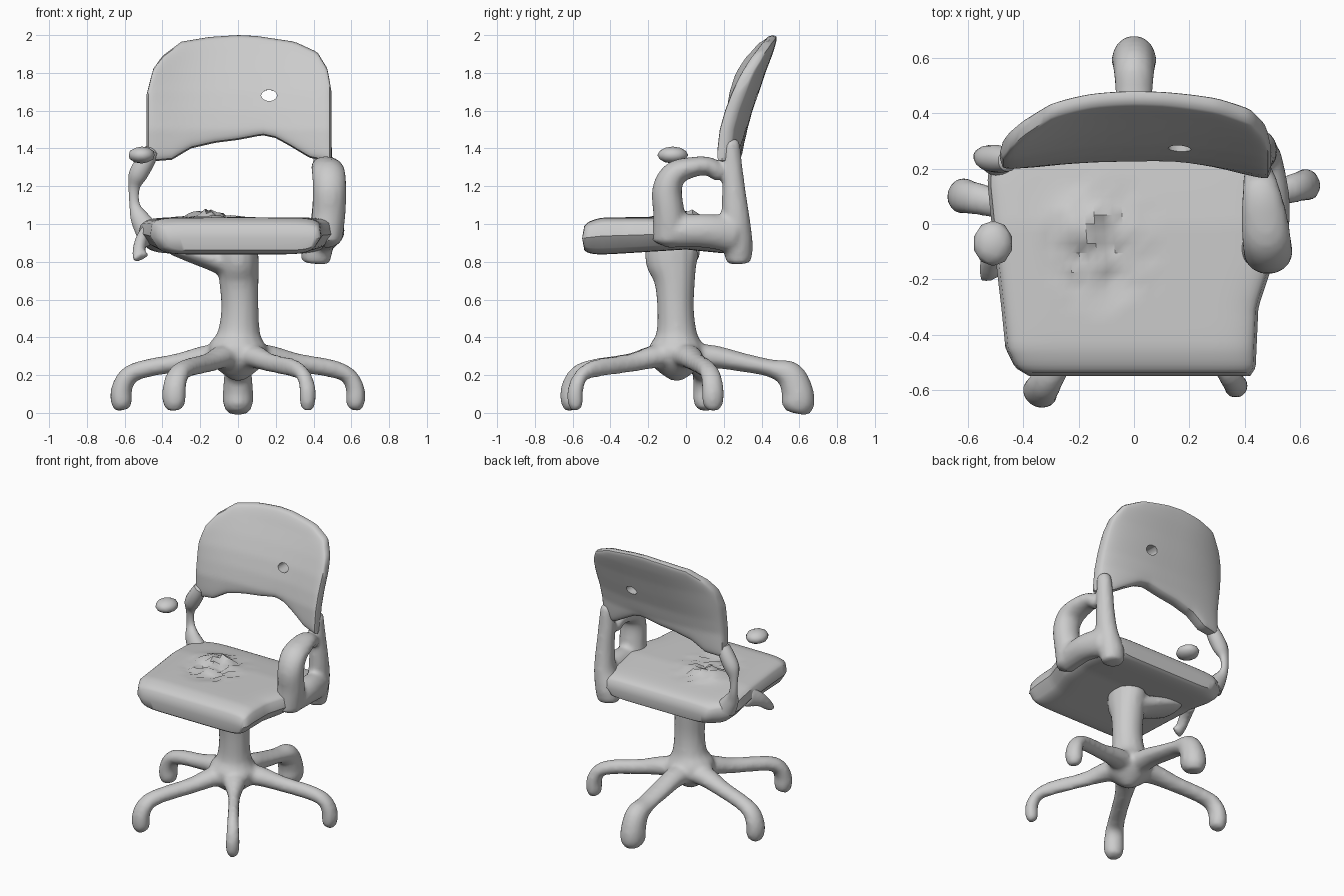
import bpy, bmesh, math, random
from mathutils import Vector, Matrix

if "Cube" in bpy.data.objects:
    bpy.data.objects.remove(bpy.data.objects["Cube"])
random.seed(4)


def interp(table, t):
    """Piecewise-linear lookup in [(t, value), ...]."""
    if t <= table[0][0]:
        return table[0][1]
    for (a, va), (b, vb) in zip(table, table[1:]):
        if t <= b:
            return va + (vb - va) * (t - a) / (b - a)
    return table[-1][1]


def catmull(rows, steps=5):
    """Smooth a coarse path."""
    out, n = [], len(rows)
    for i in range(n - 1):
        p = [rows[max(0, min(n - 1, i + k))] for k in (-1, 0, 1, 2)]
        for s in range(steps):
            t = s / steps
            out.append([0.5 * (2 * b + (c - a) * t + (2 * a - 5 * b + 4 * c - d) * t * t
                               + (3 * b - a - 3 * c + d) * t ** 3) for a, b, c, d in zip(*p)])
    return out + [list(rows[-1])]


def tube(bm, rows, side, n=14):
    """Sweep an ellipse along rows of (x, y, z, half size along side, other half size)."""
    pts = catmull(rows)
    pos = [Vector(p[:3]) for p in pts]
    side = Vector(side).normalized()
    rings = []
    last = len(pts) - 1
    for i, p in enumerate(pts):
        tan = (pos[min(i + 1, last)] - pos[max(i - 1, 0)]).normalized()
        nor = tan.cross(side).normalized()
        sd = nor.cross(tan)
        k = 0.7 if i in (0, last) else 1.0
        rings.append([bm.verts.new(pos[i] + sd * (k * p[3] * math.cos(a)) + nor * (k * p[4] * math.sin(a)))
                      for a in (2 * math.pi * j / n for j in range(n))])
    for r, q in zip(rings, rings[1:]):
        for j in range(n):
            bm.faces.new((r[j], r[(j + 1) % n], q[(j + 1) % n], q[j]))
    bm.faces.new(rings[0][::-1])
    bm.faces.new(rings[-1])


def blob(bm, loc, size):
    m = Matrix.Translation(loc) @ Matrix.Diagonal((*size, 1))
    bmesh.ops.create_icosphere(bm, subdivisions=2, radius=1, matrix=m)


def finish(name, bm, voxel=0, cutter=None):
    bmesh.ops.recalc_face_normals(bm, faces=bm.faces)
    me = bpy.data.meshes.new(name)
    bm.to_mesh(me)
    bm.free()
    ob = bpy.data.objects.new(name, me)
    bpy.context.collection.objects.link(ob)
    bpy.ops.object.select_all(action='DESELECT')
    bpy.context.view_layer.objects.active = ob
    ob.select_set(True)
    if voxel:
        m = ob.modifiers.new("fuse", 'REMESH')
        m.mode, m.voxel_size = 'VOXEL', voxel
        s = ob.modifiers.new("soften", 'SMOOTH')
        s.factor, s.iterations = 0.5, 4
        bpy.ops.object.modifier_apply(modifier="fuse")
        bpy.ops.object.modifier_apply(modifier="soften")
    if cutter:
        m = ob.modifiers.new("hole", 'BOOLEAN')
        m.operation, m.object = 'DIFFERENCE', cutter
        bpy.ops.object.modifier_apply(modifier="hole")
    bpy.ops.object.shade_smooth_by_angle(angle=math.radians(40))
    return ob


def spread(i, n):
    """-1..1 samples, denser near the ends."""
    t = 2 * i / n - 1
    return 0.4 * t + 0.6 * math.sin(math.pi * t / 2)


def pad(fn, nu=40, nv=34):
    """Closed cushion: fn(u, v, s) with u, v in -1..1 and s = signed thickness factor."""
    bm = bmesh.new()
    for sign in (1, -1):
        grid = []
        for i in range(nu + 1):
            u = spread(i, nu)
            row = []
            for j in range(nv + 1):
                v = spread(j, nv)
                e = (max(0, 1 - abs(u) ** 9) * max(0, 1 - abs(v) ** 9)) ** 0.25
                row.append(bm.verts.new(fn(u, v, sign * e)))
            grid.append(row)
        for i in range(nu):
            for j in range(nv):
                bm.faces.new((grid[i][j], grid[i + 1][j], grid[i + 1][j + 1], grid[i][j + 1]))
    bmesh.ops.remove_doubles(bm, verts=bm.verts, dist=0.0004)
    return bm


# Seat cushion with its rough worn patch
LEFT = [(-.55, -.38), (-.52, -.43), (-.45, -.465), (-.3, -.48), (-.05, -.51), (.15, -.53), (.25, -.52), (.34, -.4)]
RIGHT = [(-.55, .42), (-.52, .44), (-.3, .45), (-.15, .5), (.2, .5), (.27, .48), (.34, .4)]
TOP = [(-.55, 1.02), (-.45, 1.035), (0, 1.035), (.34, 1.0)]
BOTTOM = [(-.55, .83), (-.4, .84), (0, .865), (.34, .83)]


def seat(u, v, s):
    y = -.55 + .445 * (v + 1)
    l, r = interp(LEFT, y), interp(RIGHT, y)
    x = l + (r - l) * (u + 1) / 2
    zt, zb = interp(TOP, y), interp(BOTTOM, y)
    z = (zt + zb) / 2 + s * (zt - zb) / 2
    if s > 0:
        d = math.hypot((x + .12) / .22, (y + .08) / .26)
        if d < 1:
            z += random.uniform(-.028, .012) * (1 - d * d)
        z += .045 * math.exp(-((x + .17) / .1) ** 2 - (y / .09) ** 2)
    elif s < 0:
        x -= .05 * u * abs(s)
    return (x, y, z)


finish("seat", pad(seat))

# Backrest: arched lower edge, leaning back, sides wrapped forward unevenly, small hole
LOW = [(-.48, 1.33), (-.35, 1.34), (-.25, 1.4), (-.12, 1.43), (0, 1.445), (.13, 1.47), (.2, 1.455),
       (.28, 1.41), (.38, 1.35), (.49, 1.33)]
HIGH = [(-.485, 1.68), (-.45, 1.82), (-.4, 1.89), (-.3, 1.965), (-.15, 1.99), (0, 2.0), (.1, 1.995),
        (.3, 1.965), (.42, 1.91), (.475, 1.82), (.495, 1.7)]
LEAN = [(1.33, .26), (1.5, .275), (1.6, .3), (1.7, .335), (1.8, .375), (1.9, .42), (2.0, .46)]
WRAP_LEFT = [(1.35, .02), (1.6, .05), (1.9, .11)]
WRAP_RIGHT = [(1.35, .065), (1.9, .045)]


def backrest(u, v, s):
    x = .005 + .49 * u
    lo, hi = interp(LOW, x), interp(HIGH, x)
    z = lo + (hi - lo) * (v + 1) / 2
    thick = interp([(1.35, .05), (1.7, .052), (2.0, .032)], z)
    wrap = interp(WRAP_LEFT if x < 0 else WRAP_RIGHT, z) * abs(x / .48) ** 2.5
    return (x, interp(LEAN, z) - wrap + s * thick, z)


cb = bmesh.new()
blob(cb, (.165, .33, 1.68), (.045, .2, .032))
cutter = finish("hole_cutter", cb)
cutter.hide_render = True
finish("backrest", pad(backrest), cutter=cutter)
bpy.data.objects.remove(cutter)

# Right armrest loop with its upright and lower bar
bm = bmesh.new()
X = (1, 0, 0)
tube(bm, [(.45, .235, 1.45, .045, .05), (.45, .245, 1.3, .055, .055), (.455, .255, 1.15, .06, .065),
          (.45, .265, 1.0, .07, .078), (.42, .275, .88, .085, .08), (.41, .28, .79, .075, .065)], X)
tube(bm, [(.46, -.08, .9, .09, .1), (.48, -.09, 1.05, .09, .085), (.485, -.1, 1.18, .09, .08),
          (.48, -.06, 1.265, .09, .068), (.47, .03, 1.3, .085, .055), (.46, .12, 1.305, .07, .05),
          (.45, .19, 1.26, .055, .05)], X)
tube(bm, [(.47, -.14, .95, .08, .08), (.48, .08, .965, .085, .09), (.45, .28, .94, .075, .1)], X)
finish("right_arm", bm, 0.016)

# Left side: thin broken upright, loose armrest piece, hook under the seat
bm = bmesh.new()
tube(bm, [(-.45, .23, 1.4, .04, .04), (-.49, .235, 1.33, .05, .05), (-.53, .24, 1.26, .045, .05),
          (-.55, .25, 1.19, .023, .03), (-.547, .25, 1.1, .022, .028), (-.52, .23, 1.03, .04, .05),
          (-.47, .22, .95, .06, .07)], (0, 1, 0))
finish("left_upright", bm)
bm = bmesh.new()
blob(bm, (-.51, -.07, 1.365), (.072, .082, .045))
finish("left_arm_piece", bm)
bm = bmesh.new()
tube(bm, [(-.47, 0, .95, .04, .07), (-.51, -.09, .91, .035, .05), (-.525, -.16, .85, .035, .035),
          (-.51, -.19, .82, .05, .025)], X)
finish("left_hook", bm, 0.012)

# Five-legged base fused with the column and under-seat mount
bm = bmesh.new()
# foot x, y, sideways scale, caster scale
FEET = [(0, .585, 1.3, 1.3), (.615, .14, .95, .75), (-.61, .1, 1.05, .85), (-.335, -.6, 1.05, .85), (.365, -.58, .72, .62)]
for fx, fy, w, c in FEET:
    L = math.hypot(fx, fy)
    dx, dy = fx / L, fy / L
    low = .018 if c > 1 else 0
    prof = [(0, .3, .1, .07), (.16, .298, .075, .062), (.32, .266, .055 * w, .05), (L - .13, .236, .052 * w, .048),
            (L - .035, .2, .057 * w, .058 * c), (L + .005, .13 - low, .062 * w, .065 * c),
            (L + .007, .06 - low, .06 * w, .067 * c), (L, .015 - low, .04 * w, .045 * c)]
    tube(bm, [(dx * r, dy * r - .03 * (1 - r / L), z, a, b) for r, z, a, b in prof], (-dy, dx, 0))
tube(bm, [(0, -.05, .17, .03, .03), (0, -.05, .25, .13, .13), (0, -.05, .34, .16, .15), (.005, -.05, .42, .115, .11),
          (.01, -.055, .55, .1, .098), (.005, -.06, .7, .105, .11), (0, -.075, .8, .11, .14), (-.01, -.075, .88, .12, .14)], X)
tube(bm, [(.03, -.06, .76, .1, .08), (-.12, -.06, .81, .12, .065), (-.26, -.05, .85, .13, .05), (-.37, -.05, .875, .12, .03)],
     (0, 1, 0))
finish("base", bm, 0.016)
